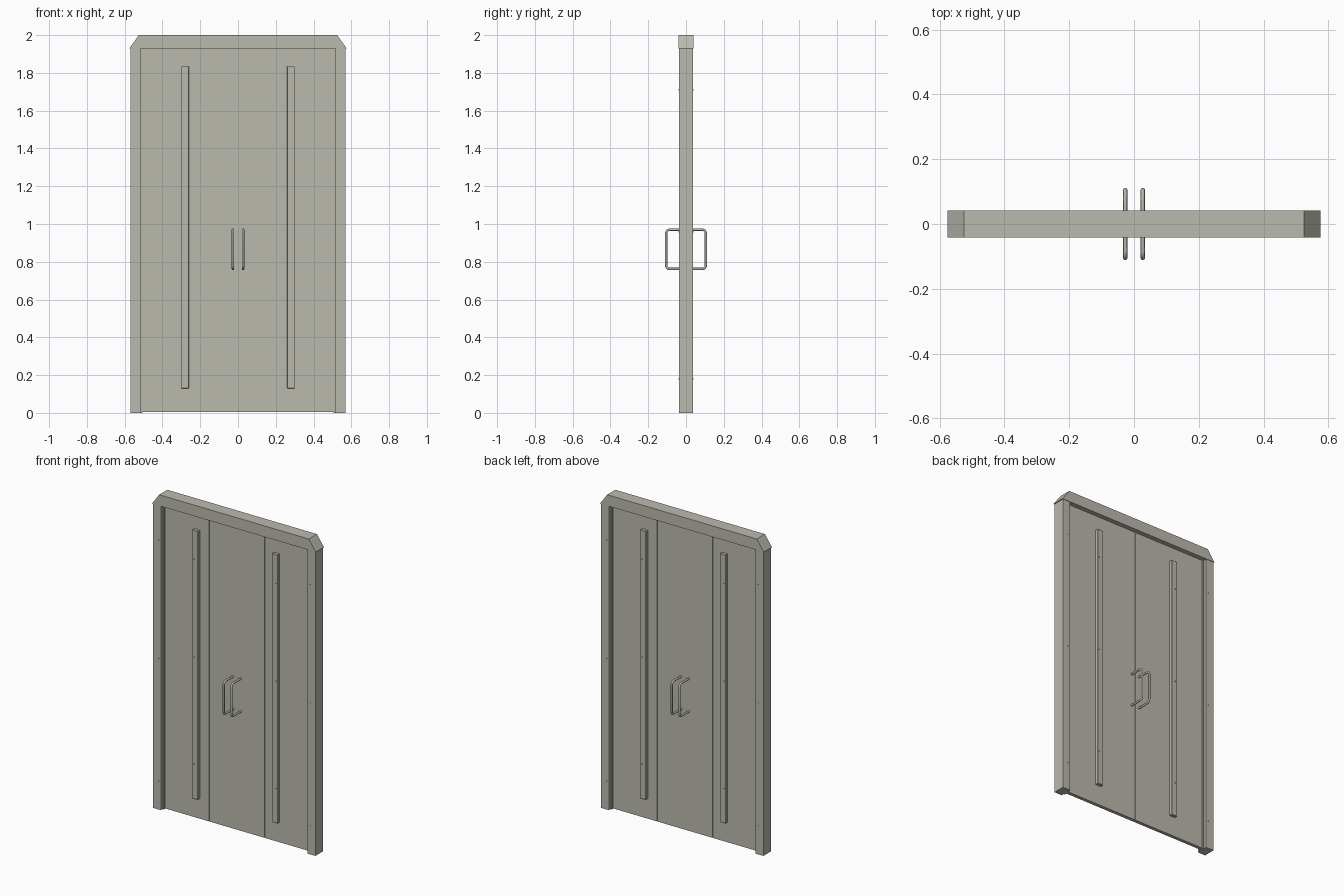
import bpy, bmesh, math
from mathutils import Vector

if "Cube" in bpy.data.objects:
    bpy.data.objects.remove(bpy.data.objects["Cube"])

mat = bpy.data.materials.new("warm grey paint")
mat.diffuse_color = (0.50, 0.49, 0.43, 1)
mat.use_nodes = True
mat.node_tree.nodes["Principled BSDF"].inputs["Base Color"].default_value = mat.diffuse_color


def finish(name, bm):
    bmesh.ops.recalc_face_normals(bm, faces=bm.faces)
    me = bpy.data.meshes.new(name)
    bm.to_mesh(me)
    bm.free()
    me.materials.append(mat)
    ob = bpy.data.objects.new(name, me)
    bpy.context.collection.objects.link(ob)
    return ob


def box(name, x0, x1, y0, y1, z0, z1, bevel=0):
    bm = bmesh.new()
    bmesh.ops.create_cube(bm, size=1)
    for v in bm.verts:
        v.co = Vector(((x0 + x1) / 2 + v.co.x * (x1 - x0),
                       (y0 + y1) / 2 + v.co.y * (y1 - y0),
                       (z0 + z1) / 2 + v.co.z * (z1 - z0)))
    if bevel:
        bmesh.ops.bevel(bm, geom=bm.edges[:], offset=bevel, segments=1, affect='EDGES')
    return finish(name, bm)


def span(s, a, b):
    return sorted((s * a, s * b))


# header with cut corners, extruded along y
bm = bmesh.new()
outline = [(-0.575, 1.93), (0.575, 1.93), (0.525, 2.0), (-0.525, 2.0)]
face = bm.faces.new([bm.verts.new((x, -0.041, z)) for x, z in outline])
ext = bmesh.ops.extrude_face_region(bm, geom=[face])
bmesh.ops.translate(bm, vec=(0, 0.082, 0),
                    verts=[g for g in ext["geom"] if isinstance(g, bmesh.types.BMVert)])
finish("header", bm)

# thin core that closes the joints between the door panels
box("door_core", -0.51, 0.51, -0.008, 0.008, 0.006, 1.932)


def handle(name, x, s):
    # bent bar with rounded corners standing off the door
    cu = bpy.data.curves.new(name, 'CURVE')
    cu.dimensions = '3D'
    cu.bevel_depth = 0.0065
    cu.bevel_resolution = 2
    cu.use_fill_caps = True
    r, reach, lo, hi = 0.02, 0.105, 0.762, 0.97
    pts = [(0.008, lo)]
    for cz, start in ((lo + r, -90), (hi - r, 0)):
        for i in range(5):
            a = math.radians(start + i * 22.5)
            pts.append((reach - r + r * math.cos(a), cz + r * math.sin(a)))
    pts.append((0.008, hi))
    sp = cu.splines.new('POLY')
    sp.points.add(len(pts) - 1)
    for p, (y, z) in zip(sp.points, pts):
        p.co = (x, s * y, z, 1)
    cu.materials.append(mat)
    ob = bpy.data.objects.new(name, cu)
    bpy.context.collection.objects.link(ob)


def screw(name, x, y, z):
    bm = bmesh.new()
    bmesh.ops.create_cone(bm, cap_ends=True, segments=8, radius1=0.004, radius2=0.004, depth=0.005)
    for v in bm.verts:
        v.co = Vector((x + v.co.x, y + v.co.z, z + v.co.y))
    finish(name, bm)


for s, side in ((-1, "left"), (1, "right")):
    # jambs and door stops
    box(side + "_jamb", *span(s, 0.515, 0.57), -0.038, 0.038, 0, 1.935)
    box(side + "_stop", *span(s, 0.506, 0.52), -0.018, 0.018, 0, 1.932)
    # inner and outer door panels with fine joints
    box(side + "_inner_panel", *span(s, 0.001, 0.194), -0.011, 0.011, 0.004, 1.932)
    box(side + "_outer_panel", *span(s, 0.196, 0.508), -0.011, 0.011, 0.004, 1.932)
    for f, facing in ((-1, "front"), (1, "back")):
        tag = side + "_" + facing
        # long raised strip on each face
        box(tag + "_strip", *span(s, 0.26, 0.30), *span(f, 0.0, 0.031), 0.13, 1.835, 0.002)
        handle(tag + "_handle", s * 0.027, f)
        for z in (0.35, 1.03, 1.65):
            screw(tag + "_strip_screw", s * 0.287, f * 0.032, z)
        for z in (0.18, 0.96, 1.71):
            screw(tag + "_jamb_screw", s * 0.532, f * 0.038, z)
